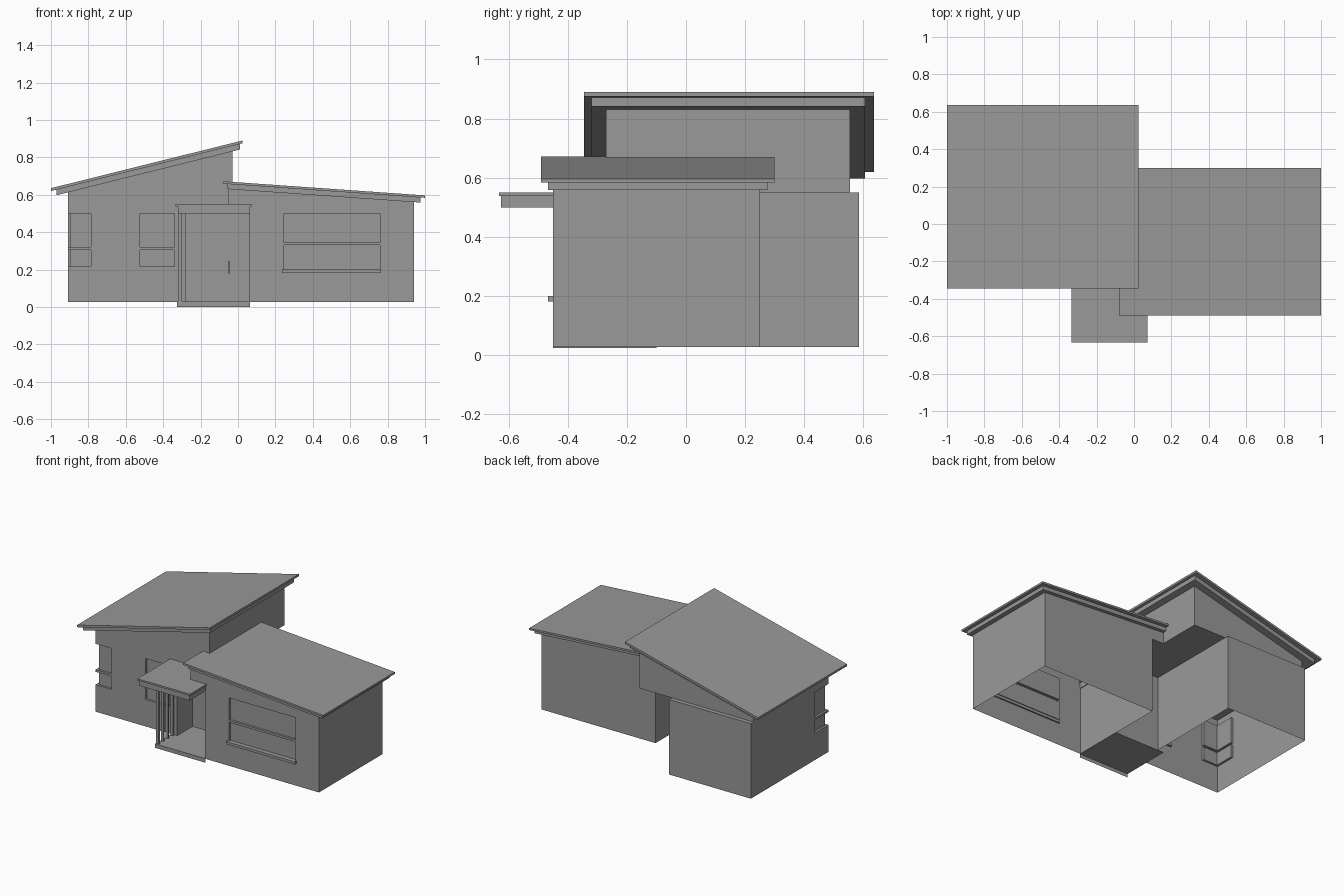
import bpy
import bmesh

cube = bpy.data.objects.get("Cube")
if cube:
    bpy.data.objects.remove(cube, do_unlink=True)

grey = bpy.data.materials.new("plain_grey")
grey.use_nodes = True
colour = (0.32, 0.32, 0.32, 1)
grey.diffuse_color = colour
grey.node_tree.nodes["Principled BSDF"].inputs["Base Color"].default_value = colour


def prism(name, profile, y0, y1):
    """Extrude an x-z outline from y0 to y1."""
    bm = bmesh.new()
    face = bm.faces.new([bm.verts.new((x, y0, z)) for x, z in profile])
    if y1 != y0:
        ext = bmesh.ops.extrude_face_region(bm, geom=[face])
        moved = [v for v in ext["geom"] if isinstance(v, bmesh.types.BMVert)]
        bmesh.ops.translate(bm, verts=moved, vec=(0, y1 - y0, 0))
    bmesh.ops.recalc_face_normals(bm, faces=bm.faces)
    mesh = bpy.data.meshes.new(name)
    bm.to_mesh(mesh)
    bm.free()
    mesh.materials.append(grey)
    obj = bpy.data.objects.new(name, mesh)
    bpy.context.collection.objects.link(obj)
    return obj


def box(name, x, y, z):
    return prism(name, [(x[0], z[0]), (x[1], z[0]), (x[1], z[1]), (x[0], z[1])], *y)


def drop_floor(obj, level):
    """Leave the shell open underneath."""
    bm = bmesh.new()
    bm.from_mesh(obj.data)
    low = [f for f in bm.faces if all(abs(v.co.z - level) < 0.001 for v in f.verts)]
    bmesh.ops.delete(bm, geom=low, context="FACES")
    bm.to_mesh(obj.data)
    bm.free()


def cut_windows(obj, openings):
    """Sink window panes into the wall."""
    for x, y, z in openings:
        cutter = box("window_cutter", x, y, z)
        cutter.hide_render = True
        mod = obj.modifiers.new("window", "BOOLEAN")
        mod.operation = "DIFFERENCE"
        mod.solver = "EXACT"
        mod.object = cutter
        deps = bpy.context.evaluated_depsgraph_get()
        mesh = bpy.data.meshes.new_from_object(obj.evaluated_get(deps))
        obj.modifiers.clear()
        obj.data = mesh
        bpy.data.objects.remove(cutter, do_unlink=True)


def high(x, drop=0):
    return 0.635 + 0.249 * (x + 1) - drop


def low(x, drop=0):
    return 0.672 - 0.07 * (x + 0.08) - drop


def roof_layer(name, line, x0, x1, y0, y1, top, bottom):
    prism(name, [(x0, line(x0, top)), (x1, line(x1, top)),
                 (x1, line(x1, bottom)), (x0, line(x0, bottom))], y0, y1)


BASE, MID = 0.027, 0.55
LEFT, FRONT_L, FRONT_R = -0.91, -0.27, -0.45

# Tall wing: lower walls, then the overhanging upper storey
tall_wall = box("tall_wing_wall", (LEFT, -0.28), (FRONT_L, 0.585), (BASE, MID))
panes = []
for z in ((0.32, 0.5), (0.215, 0.305)):
    panes.append(((-0.525, -0.34), (FRONT_L - 0.1, FRONT_L + 0.015), z))
    panes.append(((-1.0, -0.785), (FRONT_L - 0.1, FRONT_L + 0.015), z))
    panes.append(((-1.0, LEFT + 0.015), (FRONT_L - 0.1, -0.12), z))
cut_windows(tall_wall, panes)
drop_floor(tall_wall, BASE)
prism("tall_wing_upper_wall", [(LEFT, MID), (-0.03, MID), (-0.03, high(-0.03, 0.044)),
                               (LEFT, high(LEFT, 0.044))], FRONT_L, 0.555)

# Low wing: one shell with a notch over the entrance
low_wall = prism("low_wing_wall", [(0.06, BASE), (0.94, BASE), (0.94, low(0.94, 0.039)),
                                   (-0.05, low(-0.05, 0.039)), (-0.05, MID), (0.06, MID)],
                 FRONT_R, 0.25)
cut_windows(low_wall, [((0.245, 0.76), (FRONT_R - 0.1, FRONT_R + 0.015), z)
                       for z in ((0.345, 0.5), (0.2, 0.33))])
drop_floor(low_wall, BASE)
box("window_sill", (0.235, 0.765), (-0.467, FRONT_R + 0.01), (0.182, 0.2))

# Roofs: thin covering above a narrower fascia
roof_layer("tall_roof_cover", high, -1.0, 0.025, -0.345, 0.635, 0, 0.015)
roof_layer("tall_roof_fascia", high, -0.97, 0.01, -0.32, 0.605, 0.015, 0.045)
roof_layer("low_roof_cover", low, -0.08, 1.0, -0.49, 0.3, 0, 0.013)
roof_layer("low_roof_fascia", low, -0.055, 0.975, -0.467, 0.275, 0.013, 0.04)

# Recessed entrance
box("door", (-0.28, 0.06), (-0.1, -0.1), (BASE, 0.5))
box("door_handle", (-0.052, -0.044), (-0.115, -0.1), (0.18, 0.245))
box("porch_floor", (-0.325, 0.065), (FRONT_R, -0.1), (BASE - 0.002, BASE + 0.001))
box("porch_riser", (-0.325, 0.065), (FRONT_R, FRONT_R), (0, BASE))
box("canopy", (-0.322, 0.065), (-0.625, -0.1), (0.5, 0.54))
box("canopy_cover", (-0.333, 0.073), (-0.633, -0.1), (0.538, MID))
for i in range(4):
    y = -0.445 + i * 0.052
    box(f"porch_slat_{i + 1}", (-0.32, -0.3), (y, y + 0.012), (BASE, 0.5))
